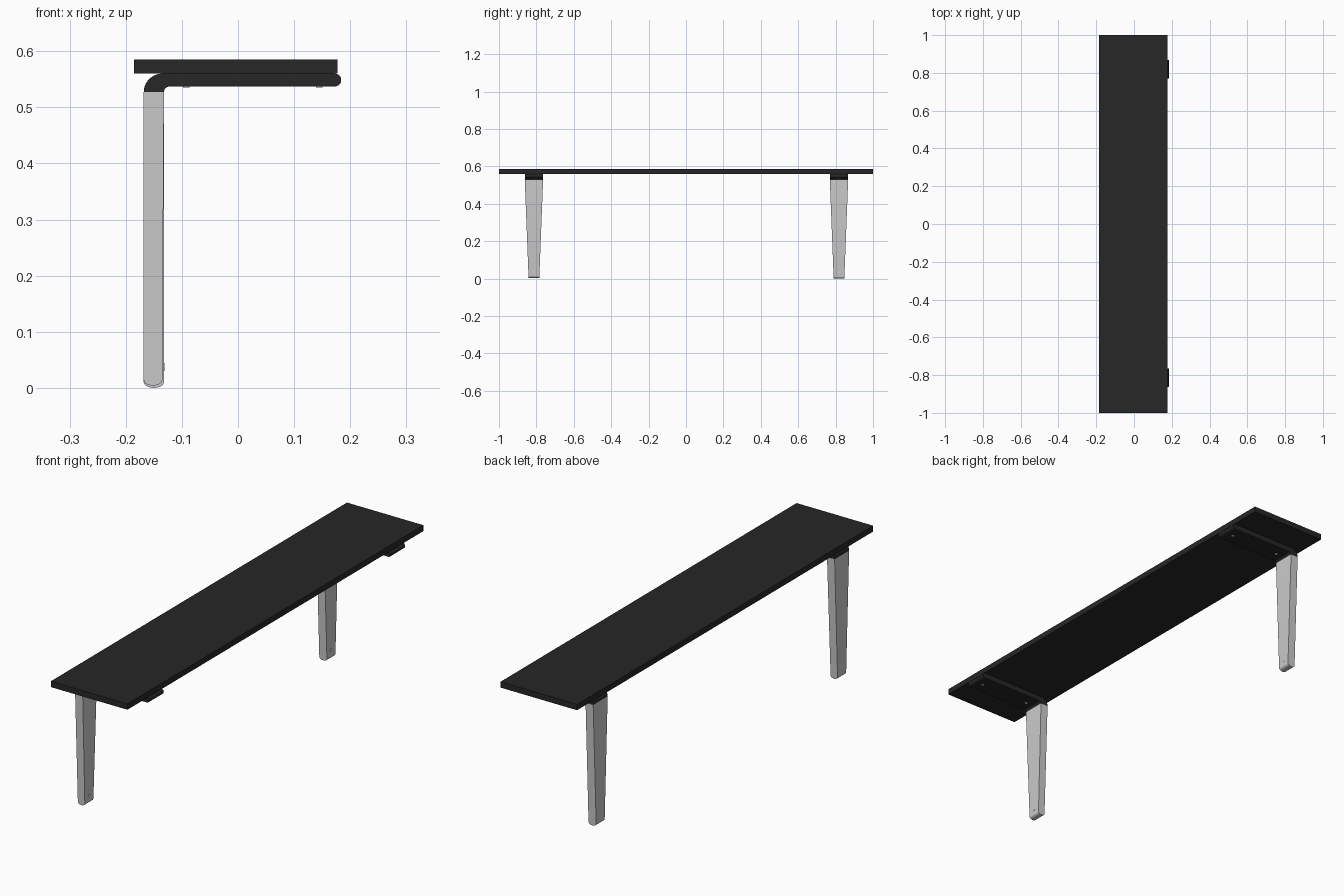
import bpy, bmesh
from math import cos, sin, radians
from mathutils import Matrix

if "Cube" in bpy.data.objects:
    bpy.data.objects.remove(bpy.data.objects["Cube"])

black = bpy.data.materials.new("black")
black.diffuse_color = (0.02, 0.02, 0.02, 1)
black.use_nodes = True
black.node_tree.nodes["Principled BSDF"].inputs["Base Color"].default_value = black.diffuse_color


def finish(bm, name, mat=None):
    bmesh.ops.recalc_face_normals(bm, faces=bm.faces[:])
    me = bpy.data.meshes.new(name)
    bm.to_mesh(me)
    bm.free()
    ob = bpy.data.objects.new(name, me)
    bpy.context.collection.objects.link(ob)
    if mat:
        me.materials.append(mat)
    bpy.ops.object.select_all(action='DESELECT')
    ob.select_set(True)
    bpy.context.view_layer.objects.active = ob
    bpy.ops.object.shade_smooth_by_angle(angle=radians(30))
    return ob


def arc(cx, cz, rx, rz, a0, a1, n=10):
    """Points of an elliptical arc in the xz plane."""
    angles = [radians(a0 + (a1 - a0) * i / n) for i in range(n + 1)]
    return [(cx + rx * cos(a), cz + rz * sin(a)) for a in angles]


def extrude_profile(name, pts, y, half_width, mat=None):
    """Solid from an xz outline; half_width(z) gives its extent along y."""
    bm = bmesh.new()
    a = [bm.verts.new((x, y - half_width(z), z)) for x, z in pts]
    b = [bm.verts.new((x, y + half_width(z), z)) for x, z in pts]
    n = len(pts)
    bm.faces.new(a)
    bm.faces.new(b[::-1])
    for i in range(n):
        j = (i + 1) % n
        bm.faces.new((a[i], b[i], b[j], a[j]))
    return finish(bm, name, mat)


def screw(name, x, y, z, axis, r=0.007):
    bm = bmesh.new()
    bmesh.ops.create_cone(bm, cap_ends=True, segments=20, radius1=r, radius2=r,
                          depth=0.003,
                          matrix=Matrix.Translation((x, y, z)) @ (
                              Matrix.Rotation(radians(90), 4, 'Y') if axis == 'X'
                              else Matrix.Identity(4)))
    return finish(bm, name)


# Board
bm = bmesh.new()
bmesh.ops.create_cube(bm, size=1, matrix=Matrix.Translation((-0.004, 0, 0.5725))
                      @ Matrix.Diagonal((0.362, 2.0, 0.025, 1)))
finish(bm, "board", black)

JOINT = 0.527   # height where the black arm meets the grey leg
HALF = 0.049    # half width of arm and top of leg


def leg_width(z):
    return 0.0285 + (HALF - 0.0285) * z / JOINT


# Two brackets: bent arm under the board, tapered leg, fasteners
for side, y, foot_x, foot_z in (("front", -0.813, -0.135, 0.004),
                                ("back", 0.818, -0.132, 0.0)):
    arm = (arc(-0.135, JOINT, 0.033, 0.033, 180, 90)
           + arc(0.1725, 0.5485, 0.0115, 0.0115, 90, -90)
           + arc(-0.122, JOINT, 0.010, 0.010, 90, 180, 6))
    extrude_profile(side + "_arm", arm, y, lambda z: HALF, black)

    mid = (foot_x - 0.168) / 2
    leg = ([(-0.168, JOINT)]
           + arc(mid, foot_z + 0.010, foot_x - mid, 0.010, 180, 360, 12)
           + [(-0.132, JOINT)])
    extrude_profile(side + "_leg", leg, y, leg_width)

    for i, x in enumerate((0.145, -0.092)):
        screw(f"{side}_arm_screw_{i + 1}", x, y, 0.5365, 'Z', 0.006)
    screw(side + "_foot_screw", foot_x - 0.0008, y, 0.037, 'X')
